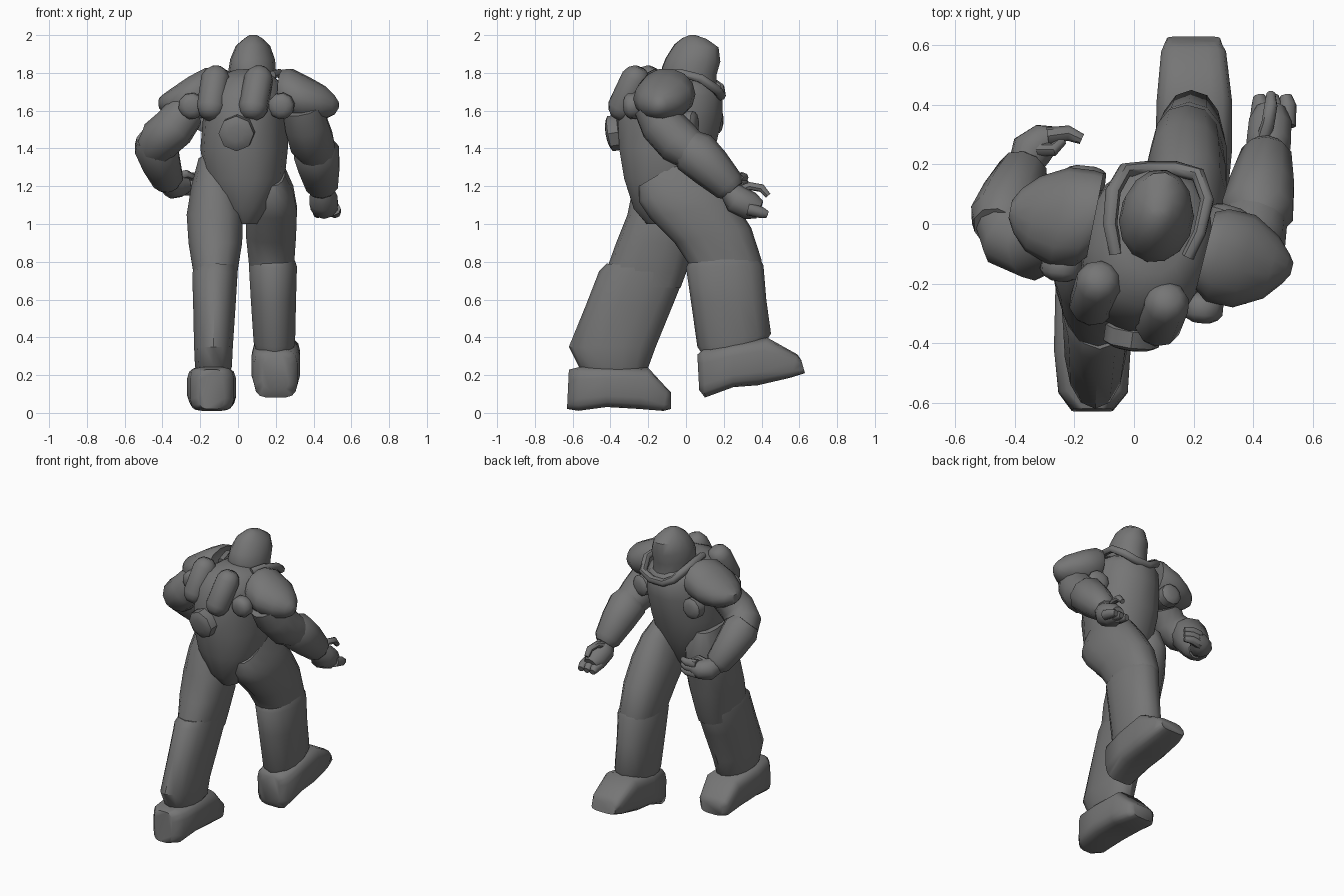
import bpy, bmesh, math
from mathutils import Vector

grey = bpy.data.materials.new("dark grey")
grey.diffuse_color = (0.18, 0.18, 0.18, 1)


def skin(name, rings, angle=40):
    """Join rings of points into a closed, smooth shaded part."""
    bm = bmesh.new()
    loops = [[bm.verts.new(p) for p in r] for r in rings]
    n = len(loops[0])
    for a, b in zip(loops, loops[1:]):
        for i in range(n):
            bm.faces.new((a[i], a[(i + 1) % n], b[(i + 1) % n], b[i]))
    bm.faces.new(loops[0])
    bm.faces.new(loops[-1])
    bmesh.ops.recalc_face_normals(bm, faces=bm.faces)
    me = bpy.data.meshes.new(name)
    bm.to_mesh(me)
    bm.free()
    me.materials.append(grey)
    ob = bpy.data.objects.new(name, me)
    bpy.context.collection.objects.link(ob)
    bpy.ops.object.select_all(action='DESELECT')
    bpy.context.view_layer.objects.active = ob
    ob.select_set(True)
    bpy.ops.object.shade_smooth_by_angle(angle=math.radians(angle))
    return ob


def loft(name, sections, yaw=0, power=0.85, n=14, angle=40):
    """Section: x range, then back point (y, z) and front point (y, z)."""
    c, s = math.cos(math.radians(yaw)), math.sin(math.radians(yaw))
    rings = []
    for x0, x1, yb, zb, yf, zf in sections:
        mid = Vector(((x0 + x1) / 2, (yb + yf) / 2, (zb + zf) / 2))
        rx, dy, dz = (x1 - x0) / 2, (yf - yb) / 2, (zf - zb) / 2
        ring = []
        for i in range(n):
            t = 2 * math.pi * (i + 0.5) / n
            u = math.copysign(abs(math.cos(t)) ** power, math.cos(t))
            v = math.copysign(abs(math.sin(t)) ** power, math.sin(t))
            x, y = u * rx, v * dy
            ring.append(mid + Vector((x * c - y * s, x * s + y * c, v * dz)))
        rings.append(ring)
    return skin(name, rings, angle)


def tube(name, path, n=10, angle=45):
    """Round tube through points (x, y, z, radius)."""
    pts = [Vector(p[:3]) for p in path]
    rings, side = [], None
    for i, p in enumerate(pts):
        d = (pts[min(i + 1, len(pts) - 1)] - pts[max(i - 1, 0)]).normalized()
        if side is None:
            side = d.orthogonal()
        side = (side - d * side.dot(d)).normalized()
        up = d.cross(side)
        rings.append([p + path[i][3] * (side * math.cos(2 * math.pi * k / n)
                                        + up * math.sin(2 * math.pi * k / n)) for k in range(n)])
    return skin(name, rings, angle)


def capsule(name, a, b, r, cap=0.3, n=10):
    """Rod with rounded ends; short ones serve as discs."""
    a, b = Vector(a), Vector(b)
    prof = [(0, 0.45), (cap * 0.4, 0.8), (cap, 1), (1 - cap, 1), (1 - cap * 0.4, 0.8), (1, 0.45)]
    return tube(name, [(*a.lerp(b, t), r * k) for t, k in prof], n)


def shoulder(name, sections, skew, n=14):
    """Dome along x; section: x, back y, front y, low z, high z."""
    rings = []
    for x, y0, y1, z0, z1 in sections:
        ring = []
        for i in range(n):
            t = 2 * math.pi * i / n
            y = math.cos(t) * (y1 - y0) / 2
            ring.append((x + y * skew, (y0 + y1) / 2 + y,
                         (z0 + z1) / 2 + math.sin(t) * (z1 - z0) / 2))
        rings.append(ring)
    return skin(name, rings, 45)


# Body and helmet, turned slightly to the side
loft("torso", [
    (0.0, 0.1, -0.21, 1.0, -0.04, 1.0),
    (-0.085, 0.175, -0.28, 1.08, 0.03, 1.08),
    (-0.175, 0.245, -0.33, 1.24, 0.1, 1.24),
    (-0.195, 0.26, -0.36, 1.4, 0.16, 1.4),
    (-0.18, 0.26, -0.37, 1.55, 0.2, 1.57),
    (-0.17, 0.26, -0.34, 1.68, 0.2, 1.68),
    (-0.12, 0.24, -0.28, 1.77, 0.17, 1.72),
    (-0.04, 0.18, -0.17, 1.82, 0.12, 1.76)], yaw=-12, power=0.9)
loft("helmet", [
    (-0.02, 0.18, -0.1, 1.68, 0.17, 1.62),
    (-0.045, 0.2, -0.13, 1.79, 0.165, 1.71),
    (-0.05, 0.2, -0.13, 1.83, 0.165, 1.79),
    (-0.04, 0.195, -0.11, 1.88, 0.185, 1.86),
    (-0.01, 0.17, -0.065, 1.95, 0.175, 1.935),
    (0.035, 0.13, -0.02, 1.985, 0.11, 1.98),
    (0.06, 0.1, 0.02, 2.0, 0.05, 2.0)], yaw=-12, power=1)
tube("collar", [
    (-0.06, -0.1, 1.79, 0.022), (-0.08, 0.0, 1.8, 0.024), (-0.07, 0.11, 1.77, 0.026),
    (-0.03, 0.18, 1.72, 0.026), (0.04, 0.185, 1.68, 0.026), (0.14, 0.185, 1.68, 0.026),
    (0.215, 0.165, 1.71, 0.026), (0.245, 0.08, 1.77, 0.024), (0.22, -0.03, 1.8, 0.022),
    (0.18, -0.11, 1.79, 0.022)], n=8)

# Back equipment
capsule("left_tank", (-0.15, -0.295, 1.56), (-0.11, -0.17, 1.825), 0.078, 0.2)
capsule("right_tank", (0.07, -0.365, 1.56), (0.12, -0.24, 1.825), 0.078, 0.2)
capsule("back_disc", (0.0, -0.33, 1.49), (-0.012, -0.42, 1.475), 0.094, 0.2, 8)

# Shoulders with front and back discs
shoulder("right_pauldron", [
    (0.24, -0.22, 0.04, 1.58, 1.82), (0.28, -0.26, 0.05, 1.55, 1.825),
    (0.37, -0.28, 0.03, 1.545, 1.78), (0.46, -0.25, -0.04, 1.555, 1.73),
    (0.51, -0.2, -0.1, 1.58, 1.68), (0.53, -0.17, -0.13, 1.61, 1.65)], 0.25)
shoulder("left_pauldron", [
    (-0.13, -0.11, 0.17, 1.59, 1.825), (-0.165, -0.14, 0.18, 1.56, 1.83),
    (-0.25, -0.14, 0.19, 1.55, 1.785), (-0.34, -0.09, 0.16, 1.56, 1.725),
    (-0.39, -0.03, 0.12, 1.59, 1.69), (-0.415, 0.02, 0.08, 1.61, 1.67)], 0.2)
capsule("right_back_disc", (0.235, -0.23, 1.63), (0.225, -0.33, 1.62), 0.07)
capsule("left_back_disc", (-0.24, -0.09, 1.63), (-0.25, -0.19, 1.62), 0.07)
capsule("right_front_disc", (0.3, -0.04, 1.53), (0.33, 0.06, 1.53), 0.07, 0.2)
capsule("left_front_disc", (-0.17, 0.1, 1.55), (-0.16, 0.195, 1.55), 0.07, 0.2)

# Upper arms
tube("right_upper_arm", [
    (0.34, -0.17, 1.62, 0.11), (0.36, -0.13, 1.53, 0.118), (0.39, -0.04, 1.435, 0.122),
    (0.42, 0.05, 1.37, 0.1)], 12)
tube("left_upper_arm", [
    (-0.28, -0.04, 1.59, 0.105), (-0.34, -0.075, 1.51, 0.115), (-0.41, -0.045, 1.45, 0.115),
    (-0.44, 0.02, 1.4, 0.1)], 12)

# Forearm armour with an angular elbow end
tube("right_forearm", [
    (0.415, 0.0, 1.43, 0.09), (0.415, 0.045, 1.38, 0.125), (0.43, 0.13, 1.3, 0.113),
    (0.445, 0.23, 1.2, 0.088), (0.45, 0.255, 1.175, 0.06)], 10)
tube("left_forearm", [
    (-0.455, -0.02, 1.465, 0.09), (-0.435, 0.015, 1.42, 0.12), (-0.405, 0.1, 1.32, 0.105),
    (-0.37, 0.18, 1.23, 0.085), (-0.36, 0.2, 1.21, 0.06)], 10)

# Hands with fingers and thumb
tube("right_hand", [
    (0.45, 0.23, 1.18, 0.055), (0.452, 0.27, 1.13, 0.078), (0.457, 0.34, 1.095, 0.075),
    (0.46, 0.39, 1.075, 0.05)])
tube("left_hand", [
    (-0.37, 0.19, 1.22, 0.055), (-0.345, 0.245, 1.205, 0.072), (-0.3, 0.28, 1.205, 0.062),
    (-0.26, 0.29, 1.21, 0.04)])
for i in range(3):
    x = 0.42 + i * 0.045
    tube(f"right_finger_{i + 1}", [(x, 0.33, 1.08, 0.034), (x + 0.005, 0.4, 1.06, 0.03),
                                   (x, 0.43, 1.05, 0.02)], 8)
    z = 1.18 + i * 0.033
    tube(f"left_finger_{i + 1}", [(-0.29, 0.295, z, 0.03), (-0.22, 0.305, z, 0.026),
                                  (-0.175, 0.285, z, 0.018)], 8)
tube("right_thumb", [(0.43, 0.27, 1.17, 0.025), (0.45, 0.34, 1.2, 0.022),
                     (0.46, 0.4, 1.19, 0.022), (0.46, 0.435, 1.15, 0.016)], 8)
tube("left_thumb", [(-0.33, 0.25, 1.25, 0.024), (-0.27, 0.25, 1.265, 0.022),
                    (-0.24, 0.28, 1.25, 0.016)], 8)

# Thighs
loft("right_thigh", [
    (0.1, 0.25, -0.25, 1.2, 0.02, 1.36),
    (0.06, 0.295, -0.25, 1.12, 0.16, 1.25),
    (0.04, 0.315, -0.19, 1.03, 0.25, 1.13),
    (0.04, 0.31, -0.06, 0.9, 0.345, 0.98),
    (0.055, 0.3, 0.02, 0.78, 0.4, 0.81),
    (0.07, 0.29, 0.04, 0.7, 0.4, 0.7)])
loft("left_thigh", [
    (-0.21, -0.06, -0.2, 1.36, 0.06, 1.33),
    (-0.25, 0.0, -0.28, 1.2, 0.11, 1.2),
    (-0.275, 0.03, -0.31, 1.05, 0.07, 1.05),
    (-0.265, 0.025, -0.37, 0.9, 0.04, 0.9),
    (-0.24, 0.0, -0.42, 0.76, 0.0, 0.74),
    (-0.23, -0.01, -0.44, 0.68, -0.03, 0.66)])

# Shin armour, flared over the knee
loft("right_shin", [
    (0.07, 0.3, 0.02, 0.81, 0.39, 0.82),
    (0.055, 0.315, 0.0, 0.77, 0.41, 0.78),
    (0.065, 0.31, 0.025, 0.6, 0.425, 0.6),
    (0.08, 0.305, 0.06, 0.35, 0.45, 0.42),
    (0.1, 0.29, 0.1, 0.29, 0.4, 0.34)], power=0.92)
loft("left_shin", [
    (-0.23, 0.0, -0.42, 0.79, -0.01, 0.76),
    (-0.245, 0.0, -0.46, 0.75, -0.01, 0.72),
    (-0.24, -0.01, -0.53, 0.57, -0.07, 0.57),
    (-0.235, -0.025, -0.62, 0.35, -0.16, 0.35),
    (-0.23, -0.03, -0.57, 0.25, -0.2, 0.24),
    (-0.21, -0.05, -0.54, 0.2, -0.23, 0.2)], power=0.92)

# Boots, from heel to toe
loft("right_boot", [
    (0.13, 0.27, 0.07, 0.12, 0.06, 0.31),
    (0.085, 0.315, 0.1, 0.08, 0.09, 0.335),
    (0.07, 0.33, 0.25, 0.135, 0.24, 0.365),
    (0.075, 0.33, 0.38, 0.145, 0.43, 0.4),
    (0.09, 0.31, 0.55, 0.185, 0.59, 0.31),
    (0.11, 0.29, 0.63, 0.21, 0.61, 0.28)], power=0.5, n=16, angle=60)
loft("left_boot", [
    (-0.21, -0.07, -0.63, 0.02, -0.62, 0.23),
    (-0.255, -0.02, -0.57, 0.01, -0.56, 0.245),
    (-0.27, -0.01, -0.42, 0.03, -0.42, 0.245),
    (-0.265, -0.01, -0.25, 0.02, -0.2, 0.24),
    (-0.25, -0.03, -0.12, 0.01, -0.1, 0.13),
    (-0.22, -0.06, -0.08, 0.02, -0.08, 0.11)], power=0.5, n=16, angle=60)
